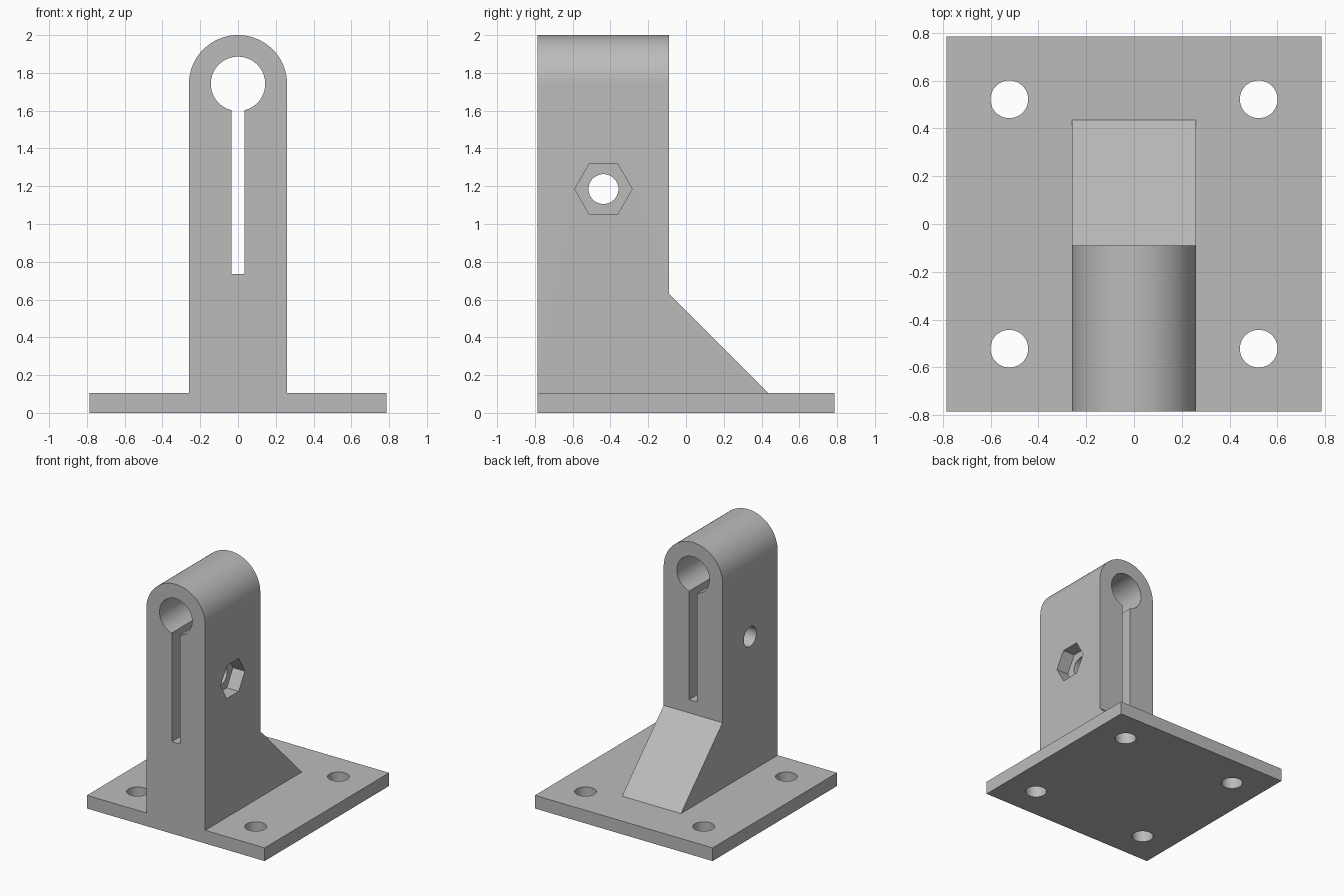
import bpy, bmesh
from math import cos, sin, pi, radians
from mathutils import Vector

cube = bpy.data.objects.get("Cube")
if cube:
    bpy.data.objects.remove(cube, do_unlink=True)

grey = bpy.data.materials.new("plain grey")
grey.use_nodes = True
colour = (0.5, 0.5, 0.5, 1)
grey.diffuse_color = colour
grey.node_tree.nodes["Principled BSDF"].inputs["Base Color"].default_value = colour

HALF = 0.785        # half width of base
BASE_TOP = 0.105
POST = 0.26         # half width of post, radius of its round top
BACK = -0.09        # rear face of post
BORE_Z = 1.742
BOLT = (-0.437, 1.185)


def prism(name, outline, axis, start, end):
    """Extrude a 2D outline along an axis: x takes (y, z), y takes (x, z), z takes (x, y)."""
    place = {"x": lambda a, b, t: (t, a, b),
             "y": lambda a, b, t: (a, t, b),
             "z": lambda a, b, t: (a, b, t)}[axis]
    bm = bmesh.new()
    face = bm.faces.new([bm.verts.new(place(a, b, start)) for a, b in outline])
    moved = bmesh.ops.extrude_face_region(bm, geom=[face])["geom"]
    verts = [v for v in moved if isinstance(v, bmesh.types.BMVert)]
    bmesh.ops.translate(bm, verts=verts, vec=Vector(place(0, 0, end - start)))
    bmesh.ops.recalc_face_normals(bm, faces=bm.faces)
    mesh = bpy.data.meshes.new(name)
    bm.to_mesh(mesh)
    bm.free()
    mesh.materials.append(grey)
    obj = bpy.data.objects.new(name, mesh)
    bpy.context.collection.objects.link(obj)
    return obj


def arc(centre, radius, sides, sweep=2 * pi):
    count = sides if sweep == 2 * pi else sides + 1
    return [(centre[0] + radius * cos(sweep * i / sides),
             centre[1] + radius * sin(sweep * i / sides)) for i in range(count)]


def rect(a0, a1, b0, b1):
    return [(a0, b0), (a1, b0), (a1, b1), (a0, b1)]


def combine(target, tool, operation):
    bpy.context.view_layer.objects.active = target
    mod = target.modifiers.new(operation.lower(), "BOOLEAN")
    mod.operation, mod.solver, mod.object = operation, "EXACT", tool
    bpy.ops.object.modifier_apply(modifier=mod.name)
    bpy.data.objects.remove(tool, do_unlink=True)


# Post with sloping rear brace: side outline trimmed by a round-topped front outline
bracket = prism("clamp_bracket",
                [(-HALF, 0.05), (0.49, 0.05), (BACK, 0.63), (BACK, 2.1), (-HALF, 2.1)],
                "x", -0.4, 0.4)
arch = [(-POST, 0), (POST, 0)] + arc((0, 2 - POST), POST, 64, pi)
combine(bracket, prism("arch", arch, "y", -1, 1), "INTERSECT")

# Base plate
combine(bracket, prism("base_plate", rect(-HALF, HALF, -HALF, HALF), "z", 0, BASE_TOP), "UNION")

# Clamp bore and slot
combine(bracket, prism("slot", rect(-0.035, 0.035, 0.735, BORE_Z), "y", -1, 0), "DIFFERENCE")
combine(bracket, prism("bore", arc((0, BORE_Z), 0.144, 64), "y", -1, 0), "DIFFERENCE")

# Cross bolt hole with hexagonal nut pocket on the +x side
combine(bracket, prism("bolt_hole", arc(BOLT, 0.079, 48), "x", -0.5, 0.5), "DIFFERENCE")
combine(bracket, prism("nut_pocket", arc(BOLT, 0.152, 6), "x", POST - 0.105, 0.5), "DIFFERENCE")

# Corner mounting holes
for sx in (-1, 1):
    for sy in (-1, 1):
        hole = arc((sx * 0.522, sy * 0.522), 0.079, 48)
        combine(bracket, prism("mounting_hole", hole, "z", -0.1, 0.2), "DIFFERENCE")

# Smooth the curved walls, keep edges sharp
bpy.ops.object.select_all(action="DESELECT")
bracket.select_set(True)
bpy.context.view_layer.objects.active = bracket
bpy.ops.object.shade_smooth_by_angle(angle=radians(30))
